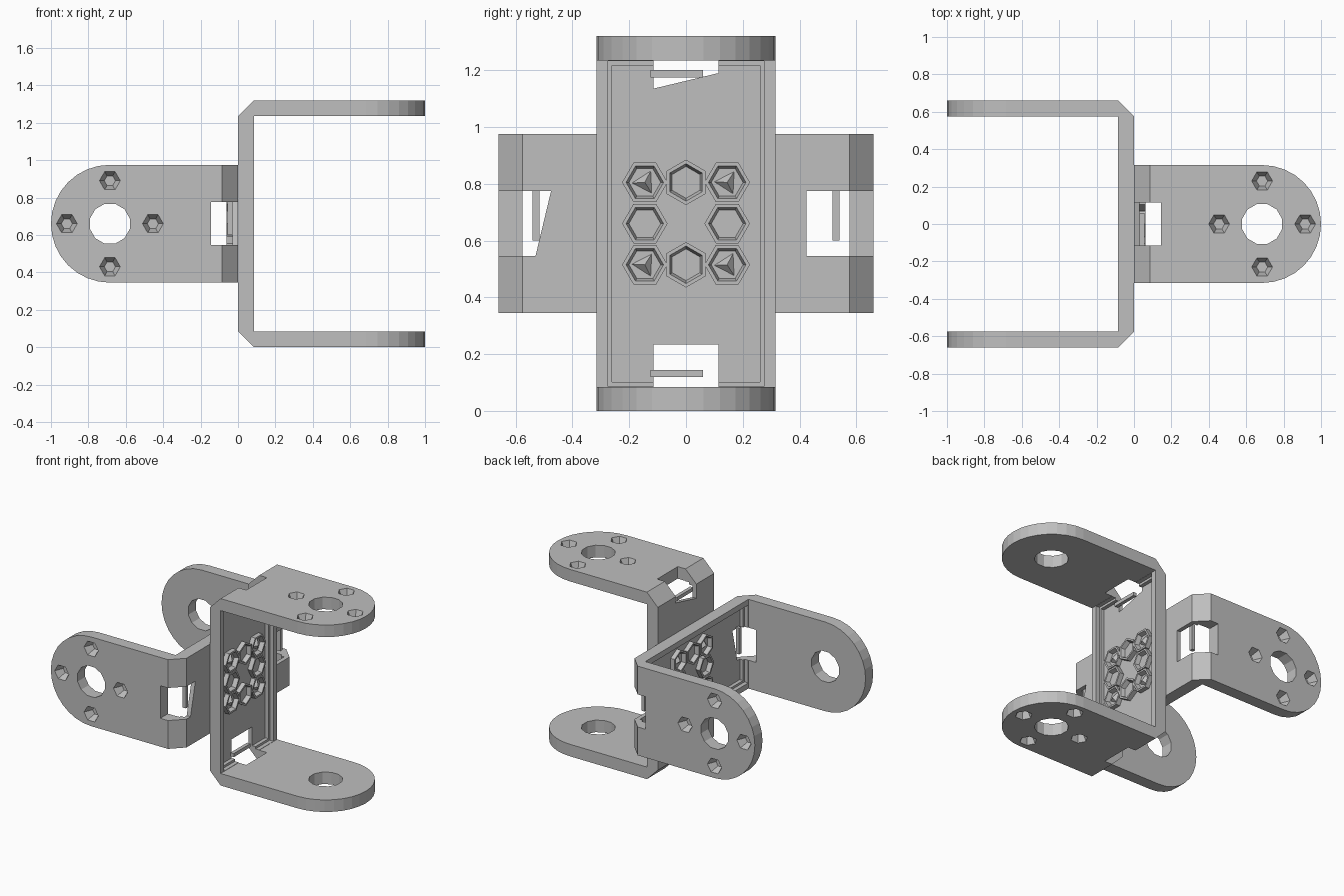
import bpy
import bmesh
from math import cos, sin, pi
from mathutils import Matrix

if "Cube" in bpy.data.objects:
    bpy.data.objects.remove(bpy.data.objects["Cube"])

grey = bpy.data.materials.new("light grey")
grey.use_nodes = True
grey.diffuse_color = (0.52, 0.52, 0.52, 1)
grey.node_tree.nodes["Principled BSDF"].inputs["Base Color"].default_value = (0.52, 0.52, 0.52, 1)

HALF, WIDE, WALL, ROUND = 0.66, 0.315, 0.085, 0.685
FLOOR = 0.03  # thickness of the recessed web
OUT = HALF - WALL


def finish(bm, name):
    bmesh.ops.recalc_face_normals(bm, faces=bm.faces)
    mesh = bpy.data.meshes.new(name)
    bm.to_mesh(mesh)
    bm.free()
    mesh.materials.append(grey)
    ob = bpy.data.objects.new(name, mesh)
    bpy.context.collection.objects.link(ob)
    return ob


def prism(bm, points, vector):
    face = bm.faces.new([bm.verts.new(p) for p in points])
    ext = bmesh.ops.extrude_face_region(bm, geom=[face])
    verts = [v for v in ext["geom"] if isinstance(v, bmesh.types.BMVert)]
    bmesh.ops.translate(bm, verts=verts, vec=vector)


def box(bm, lo, hi):
    prism(bm, [(lo[0], lo[1], lo[2]), (hi[0], lo[1], lo[2]),
               (hi[0], hi[1], lo[2]), (lo[0], hi[1], lo[2])], (0, 0, hi[2] - lo[2]))


def cone(bm, at, r1, r2, depth, sides, turn=0.0, axis="Z"):
    m = Matrix.Translation(at)
    if axis == "X":
        m = m @ Matrix.Rotation(pi / 2, 4, "Y")
    m = m @ Matrix.Rotation(turn, 4, "Z")
    bmesh.ops.create_cone(bm, cap_ends=True, segments=sides, radius1=r1,
                          radius2=r2, depth=depth, matrix=m)


def boolean(ob, bm, operation):
    cutter = finish(bm, "cutter")
    mod = ob.modifiers.new("cut", "BOOLEAN")
    mod.operation, mod.solver, mod.object = operation, "EXACT", cutter
    mod.use_self = True
    bpy.context.view_layer.objects.active = ob
    bpy.ops.object.modifier_apply(modifier=mod.name)
    bpy.data.objects.remove(cutter)


def bracket():
    # U-shaped section with chamfered outer corners
    bm = bmesh.new()
    upper = [(1.1, OUT), (1.1, HALF), (WALL, HALF), (0, OUT)]
    section = [(WALL, OUT)] + upper + [(x, -z) for x, z in reversed(upper)] + [(WALL, -OUT)]
    prism(bm, [(x, -WIDE, z) for x, z in section], (0, 2 * WIDE, 0))
    ob = finish(bm, "bracket")

    # rounded arm ends
    bm = bmesh.new()
    arc = [(ROUND + WIDE * cos(a), WIDE * sin(a)) for a in
           [-pi / 2 + pi * i / 16 for i in range(17)]]
    outline = [(-0.1, -WIDE)] + arc + [(-0.1, WIDE)]
    prism(bm, [(x, y, -0.8) for x, y in outline], (0, 0, 1.6))
    boolean(ob, bm, "INTERSECT")

    # stepped recess in the web
    for y, z, x in ((0.275, OUT - 0.002, 0.056), (0.26, 0.557, FLOOR)):
        bm = bmesh.new()
        box(bm, (x, -y, -z), (0.12, y, z))
        boolean(ob, bm, "DIFFERENCE")

    # axle holes
    bm = bmesh.new()
    cone(bm, (ROUND, 0, 0), 0.11, 0.11, 2, 12, pi / 12)
    boolean(ob, bm, "DIFFERENCE")

    # tapered screw pits around each axle hole
    bm = bmesh.new()
    for s in (-1, 1):
        for i in range(4):
            a = i * pi / 2
            at = (ROUND + 0.23 * cos(a), 0.23 * sin(a), s * (HALF - 0.025))
            r = (0.03, 0.06) if s > 0 else (0.06, 0.03)
            cone(bm, at, *r, 0.07, 6, pi / 6)
    boolean(ob, bm, "DIFFERENCE")

    # corner slots, the upper one with a slanted edge
    bm = bmesh.new()
    box(bm, (-0.05, -0.115, -0.8), (0.145, 0.115, -0.425))
    prism(bm, [(-0.05, -0.115, 0.475), (-0.05, 0.115, 0.53),
               (-0.05, 0.115, 0.8), (-0.05, -0.115, 0.8)], (0.195, 0, 0))
    boolean(ob, bm, "DIFFERENCE")
    return ob


def nuts():
    # open hexagonal nut seats in a square ring on the web
    bm = bmesh.new()
    pitch, mid, height = 0.145, 0.045, 0.036
    for i in (-1, 0, 1):
        for j in (-1, 0, 1):
            if i == j == 0:
                continue
            turn = 0 if i == 0 else pi / 6
            loops = []
            for r, x in ((0.08, FLOOR - 0.005), (0.08, 0.062), (0.066, 0.062), (0.056, FLOOR + 0.002)):
                loops.append([bm.verts.new((x, i * pitch + r * sin(turn + k * pi / 3),
                                            j * pitch + r * cos(turn + k * pi / 3)))
                              for k in range(6)])
            for a, b in zip(loops, loops[1:]):
                for k in range(6):
                    n = (k + 1) % 6
                    bm.faces.new((a[k], a[n], b[n], b[k]))
            bm.faces.new(loops[0])
            bm.faces.new(loops[-1])
            # small peak inside the corner seats
            if i and j:
                cone(bm, (mid, i * pitch, j * pitch), 0.045, 0.0, height - 0.01, 3, i * j, "X")
    return finish(bm, "nut_seats")


def strips():
    # thin strips across the slots
    bm = bmesh.new()
    for s in (-1, 1):
        lo, hi = sorted((s * 0.515, s * 0.54))
        box(bm, (0.03, -0.125, lo), (0.055, 0.06, hi))
    return finish(bm, "slot_strips")


# first bracket opens to +x, its twin is turned to open to -x
lift = Matrix.Translation((0, 0, HALF))
twin = lift @ Matrix.Rotation(pi / 2, 4, "X") @ Matrix.Rotation(pi, 4, "Z")
for part in (bracket(), nuts(), strips()):
    name = part.name
    other = part.copy()
    other.data = part.data.copy()
    bpy.context.collection.objects.link(other)
    part.name, other.name = "upright_" + name, "sideways_" + name
    part.data.transform(lift)
    other.data.transform(twin)
